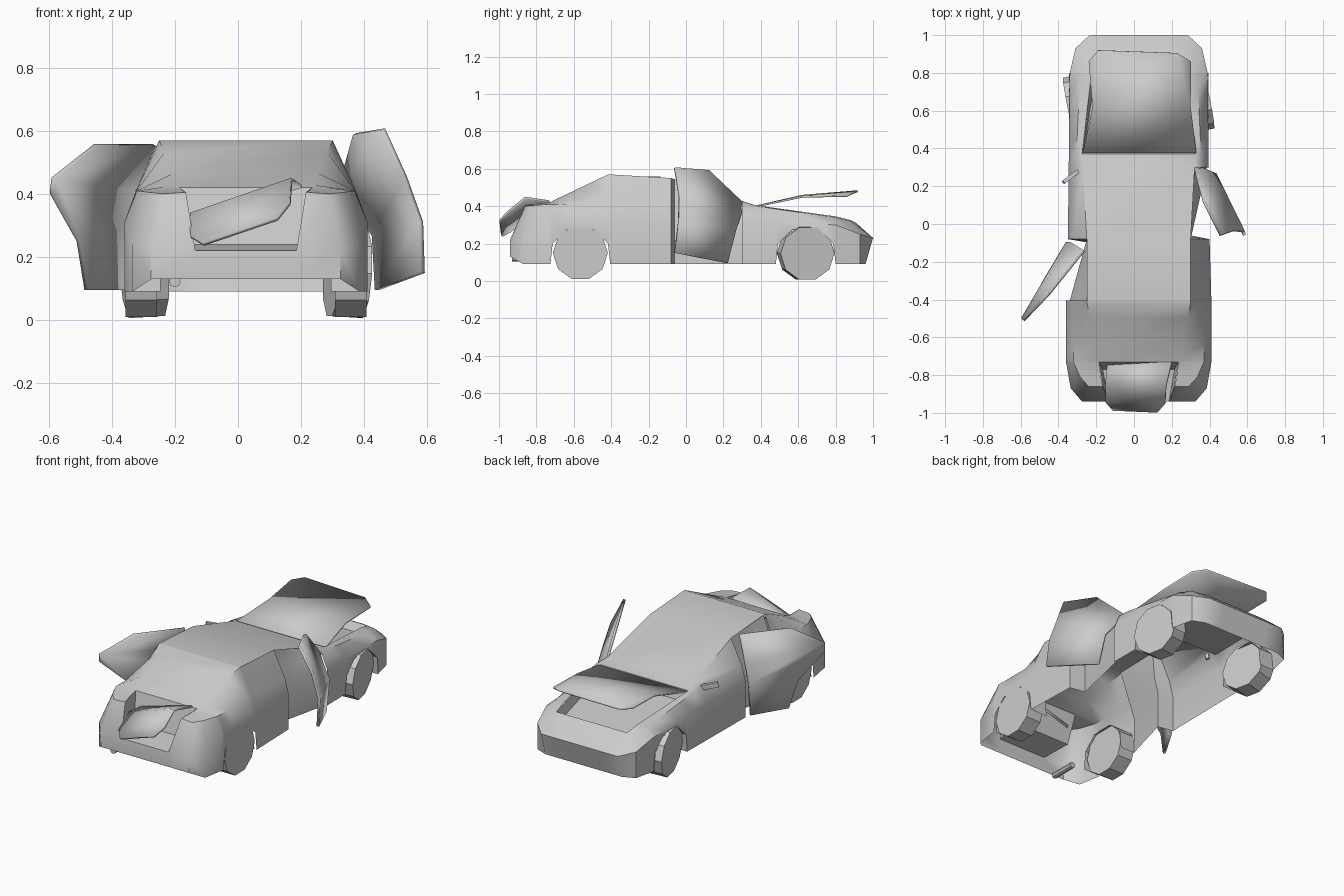
import bpy, bmesh, math

old = bpy.data.objects.get("Cube")
if old:
    bpy.data.objects.remove(old, do_unlink=True)

grey = bpy.data.materials.new("bare grey")
grey.use_nodes = True
grey.diffuse_color = (0.6, 0.6, 0.6, 1)
grey.node_tree.nodes["Principled BSDF"].inputs["Base Color"].default_value = (0.6, 0.6, 0.6, 1)

CX = 0.025          # the shell sits slightly off centre
ARCHES = (-0.565, 0.64)


def finish(obj, thick=0.0, smooth=30):
    obj.data.materials.append(grey)
    if thick:
        mod = obj.modifiers.new("thickness", "SOLIDIFY")
        mod.thickness = thick
        mod.offset = 0
    bpy.ops.object.select_all(action="DESELECT")
    obj.select_set(True)
    bpy.context.view_layer.objects.active = obj
    bpy.ops.object.shade_smooth_by_angle(angle=math.radians(smooth))
    return obj


def panel(name, pts, faces, thick=0.012, smooth=5):
    mesh = bpy.data.meshes.new(name)
    mesh.from_pydata(pts, [], faces)
    obj = bpy.data.objects.new(name, mesh)
    bpy.context.collection.objects.link(obj)
    return finish(obj, thick, smooth)


# Body sections: y, lean, waist width, waist z, shoulder width, shoulder z, top width, top z
KEYS = [
    (-.94, .08, .30, .22, .265, .40, .19, .405),
    (-.87, .06, .36, .24, .31, .405, .20, .41),
    (-.73, 0, .385, .31, .345, .41, .21, .42),
    (-.415, 0, .385, .31, .35, .405, .275, .57),
    (-.08, 0, .375, .31, .35, .40, .275, .55),
    (.37, 0, .37, .31, .33, .40, .30, .405),
    (.80, 0, .365, .30, .31, .34, .25, .345),
    (.93, -.05, .335, .25, .285, .32, .24, .325),
    (1, -.09, .26, .23, .25, .30, .20, .31),
]


def section(y):
    for a, b in zip(KEYS, KEYS[1:]):
        if y <= b[0]:
            t = (y - a[0]) / (b[0] - a[0])
            return [p + (q - p) * t for p, q in zip(a, b)][1:]


def half_section(y, zb):
    lean, w, zw, ws, zs, wt, zt = section(y)
    low = y - .04 if y > .95 else y
    return [(w, low, zb), (w, y, zw), (ws, y + lean, zs), (wt, y + lean, zt)]


def arch_points(c):
    return [(c - .16, .09), (c - .148, .2), (c - .07, .275),
            (c + .07, .275), (c + .148, .2), (c + .16, .09)]


stations = [(k[0], .09) for k in KEYS if k[0] not in (-.94, -.415, .80)]
stations += [(-.94, .13), (.30, .09)]
for c in ARCHES:
    stations += arch_points(c)
stations.sort()

# Body shell with door, boot and bonnet openings
bm = bmesh.new()
rings = []
for y, zb in stations:
    half = half_section(y, zb)
    ring = [bm.verts.new((CX - x, v, z)) for x, v, z in half]
    ring += [bm.verts.new((CX + x, v, z)) for x, v, z in reversed(half)]
    rings.append(ring)

for i in range(len(rings) - 1):
    mid = (stations[i][0] + stations[i + 1][0]) / 2
    for j in range(7):
        boot = j == 3 and mid < -.73
        bay = j == 3 and .37 < mid < .93
        left_door = j > 3 and -.08 < mid < .30
        right_door = j < 3 and -.405 < mid < -.08
        if not (boot or bay or left_door or right_door):
            a, b = rings[i], rings[i + 1]
            bm.faces.new((a[j], b[j], b[j + 1], a[j + 1]))

# End caps, three columns wide, with the rear centre left open
for ring, rear in ((rings[0], True), (rings[-1], False)):
    inner = []
    for k, sx in ((0, -1), (1, -1), (6, 1), (7, 1)):
        co = ring[k].co
        inner.append(bm.verts.new((CX + sx * .16, co.y, co.z)))
    bl, wl, wr, br = inner
    bm.faces.new((ring[0], bl, wl, ring[1]))
    bm.faces.new((ring[1], wl, ring[3], ring[2]))
    bm.faces.new((br, ring[7], ring[6], wr))
    bm.faces.new((wr, ring[6], ring[5], ring[4]))
    bm.faces.new((bl, br, wr, wl))
    if not rear:
        bm.faces.new((wl, wr, ring[4], ring[3]))
bmesh.ops.recalc_face_normals(bm, faces=bm.faces)
mesh = bpy.data.meshes.new("body_shell")
bm.to_mesh(mesh)
bm.free()
body = bpy.data.objects.new("body_shell", mesh)
bpy.context.collection.objects.link(body)
finish(body, smooth=42)

# Pushed-in panels behind the open doors, deepest at the pillar
for side, s, far, shallow in (("left", 1, .30, .01), ("right", -1, -.405, .02)):
    pts = []
    for t in (.05, .33, .67, 1):
        y = -.08 + (far + .08) * t
        depth = .1 + (shallow - .1) * t
        for x, v, z in half_section(y, .09):
            pull = depth * min(1, (x - .24) / .1)
            pts.append((CX + s * (x - pull), v, z))
    grid = [(r + k, r + k + 1, r + k + 5, r + k + 4) for r in (0, 4, 8) for k in range(3)]
    panel(f"{side}_inner_panel", pts, grid, 0, 40)
    outer = [(CX + s * x, v, z) for x, v, z in half_section(-.08, .09)]
    panel(f"{side}_pillar", outer + pts[:4],
          [(k, k + 1, k + 5, k + 4) for k in range(3)], 0)

# Arch liners and wheels, the front pair steered to one side
for end, c, yaw in (("rear", ARCHES[0], 0), ("front", ARCHES[1], .2)):
    for side, s in (("left", 1), ("right", -1)):
        pts = []
        for y, z in arch_points(c):
            pts += [(CX + s * .37, y, z), (CX + s * .27, y, z)]
        strip = [(k, k + 1, k + 3, k + 2) for k in range(0, 10, 2)]
        panel(f"{end}_{side}_arch_liner", pts, strip, 0)
        bpy.ops.mesh.primitive_cylinder_add(
            vertices=10, radius=.147, depth=.1,
            location=(CX + s * (.332 - yaw * .05), c, .15),
            rotation=(0, math.pi / 2 + yaw * .3 * s, yaw))
        wheel = bpy.context.object
        wheel.name = f"{end}_{side}_wheel"
        finish(wheel)


# Sunken trays closing the boot and the engine bay
def tray(name, rows, lip=()):
    pts = [(CX + s * x, y, z) for x, y, z in (*rows, *lip) for s in (-1, 1)]
    floor = [(k, k + 1, k + 3, k + 2) for k in range(0, 2 * len(rows) - 2, 2)]
    walls = [tuple(range(s, len(pts), 2)) for s in (0, 1)]
    panel(name, pts, floor + walls, 0)


tray("boot_tray", [(.16, -.94, .22), (.19, -.77, .24), (.21, -.73, .42)], [(.19, -.86, .405)])
tray("engine_bay", [(.30, .37, .405), (.29, .39, .34), (.22, .85, .28), (.24, .88, .325)])

# Swung-out doors: window, shoulder and lower strips
panel("front_left_door", [
    (.46, -.06, .605), (.37, .12, .59), (.53, -.035, .45), (.32, .31, .41),
    (.58, -.04, .31), (.43, .265, .27), (.585, -.06, .15), (.44, .22, .095)],
    [(0, 1, 3, 2), (2, 3, 5, 4), (4, 5, 7, 6)], .015, 30)
panel("rear_right_door", [
    (-.265, -.14, .555), (-.45, -.37, .555), (-.585, -.51, .45), (-.33, -.10, .41),
    (-.59, -.50, .40), (-.505, -.36, .25), (-.355, -.10, .29),
    (-.48, -.31, .095), (-.36, -.11, .095)],
    [(0, 1, 2, 3), (3, 2, 4, 5, 6), (6, 5, 7, 8)], .015, 30)

# Raised bonnet, creased across the middle
panel("bonnet", [
    (-.27, .38, .40), (.33, .38, .40), (.30, .62, .45), (-.22, .62, .455),
    (.30, .86, .455), (.23, .905, .475), (-.19, .92, .48), (-.24, .86, .475)],
    [(0, 1, 2, 3), (3, 2, 5), (2, 4, 5), (3, 5, 6), (3, 6, 7)], .01, 30)

# Buckled boot lid, twisted to one side
panel("boot_lid", [
    (-.14, -.74, .335), (.20, -.73, .425), (.17, -.86, .445), (-.15, -.84, .335),
    (.165, -.95, .37), (.125, -.995, .32), (-.11, -.985, .24), (-.15, -.94, .265)],
    [(0, 1, 2, 3), (3, 2, 4, 7), (7, 4, 5, 6)])

# Door mirror and exhaust pipe
bpy.ops.mesh.primitive_cube_add(size=1, location=(-.335, .25, .405), rotation=(0, .2, .65))
mirror = bpy.context.object
mirror.name = "door_mirror"
mirror.scale = (.1, .02, .03)
finish(mirror)
bpy.ops.mesh.primitive_cylinder_add(vertices=8, radius=.018, depth=.16,
                                    location=(-.2, -.85, .122), rotation=(math.pi / 2, 0, 0))
bpy.context.object.name = "exhaust_pipe"
finish(bpy.context.object)
